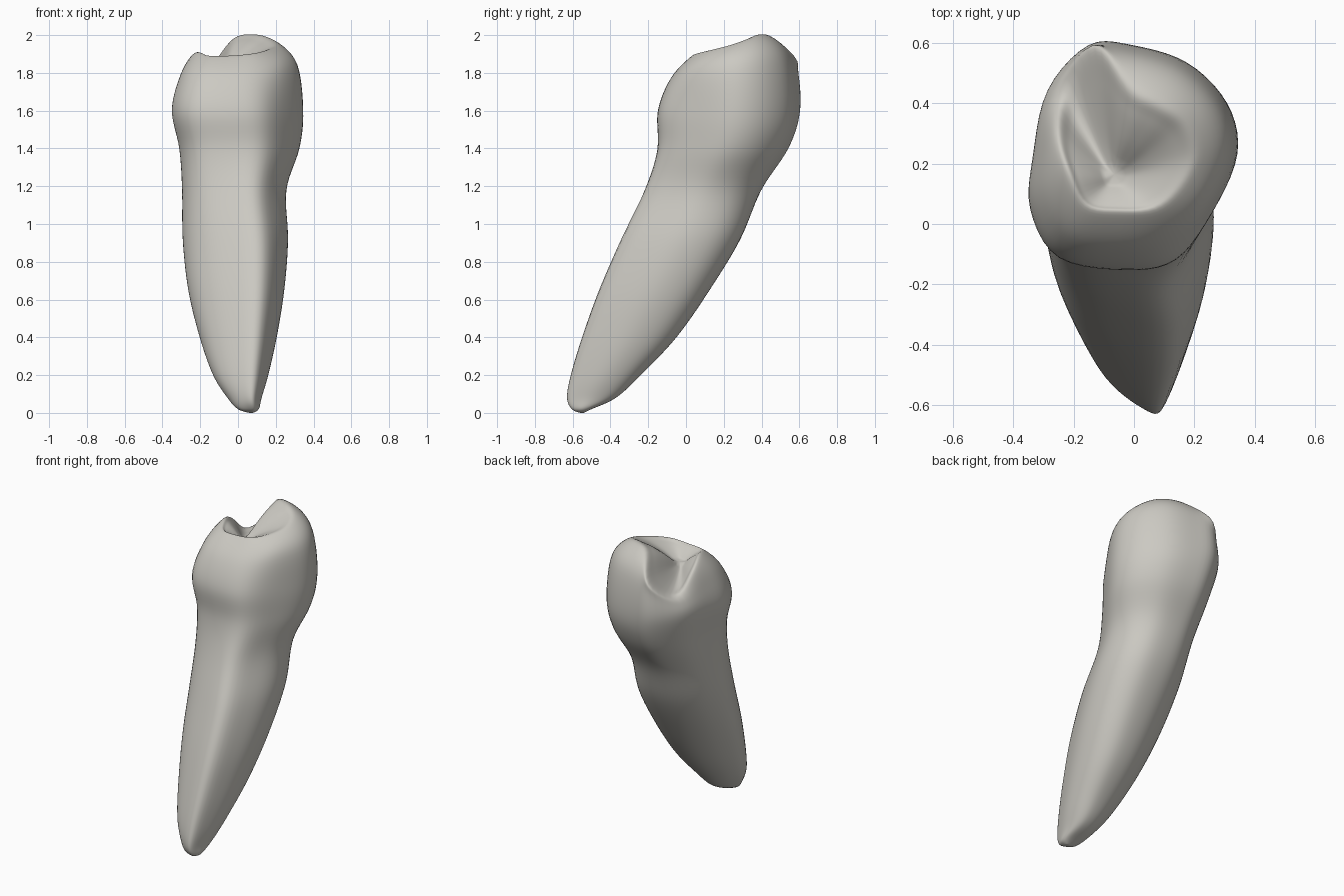
import bpy, bmesh
from mathutils import Vector

cube = bpy.data.objects.get("Cube")
if cube:
    bpy.data.objects.remove(cube, do_unlink=True)

COLUMN_STEPS = 5
ROW_STEPS = 7

# Unit cross-sections: blunt prism for the root, rounded block for the crown
ROOT = [(1, .05), (.92, .6), (.6, .93), (.1, 1), (-.35, .9), (-.75, .62),
        (-1, .2), (-.96, -.16), (-.68, -.53), (-.13, -.83), (.5, -1), (.84, -.5)]
CROWN = [(1, .03), (.9, .47), (.52, .83), (0, .98), (-.42, .98), (-.82, .58),
         (-.96, 0), (-.99, -.47), (-.72, -.9), (-.08, -1), (.4, -.91), (.76, -.48)]

# Height, left and right limits, front and back limits, share of crown shape
LEVELS = [(0, .06, .08, -.56, -.54, 0),
          (.02, 0, .11, -.605, -.5, 0),
          (.08, -.055, .125, -.63, -.37, 0),
          (.2, -.13, .16, -.61, -.24, 0),
          (.4, -.2, .205, -.55, -.05, 0),
          (.65, -.26, .245, -.46, .125, 0),
          (.92, -.29, .265, -.345, .29, .15),
          (1.18, -.295, .255, -.225, .4, .5),
          (1.4, -.31, .325, -.155, .54, .9),
          (1.6, -.35, .345, -.15, .6, 1)]

# Chewing edge with a broad back cusp and a small side cusp, and the pit inside
RIM = [(.22, .23, 1.94), (.19, .34, 1.975), (.1, .41, 2), (-.02, .47, 1.98),
       (-.13, .59, 1.85), (-.23, .44, 1.735), (-.26, .3, 1.85), (-.23, .17, 1.905),
       (-.17, .05, 1.885), (-.05, .03, 1.885), (.08, .04, 1.895), (.17, .12, 1.915)]
PIT = Vector((-.07, .15, 1.81))


def spline(a, b, c, d, t):
    """Smooth curve from b to c, guided by a and d."""
    return b + ((c - a) * t + (2 * a - 5 * b + 4 * c - d) * t ** 2
                + (3 * b - a - 3 * c + d) * t ** 3) / 2


def level_ring(z, left, right, front, back, crown):
    ring = []
    for r, c in zip(ROOT, CROWN):
        u, v = Vector(r).lerp(Vector(c), crown)
        ring.append(Vector(((left + right + u * (right - left)) / 2,
                            (front + back + v * (back - front)) / 2, z)))
    return ring


def slope(low, high, inward, upward):
    """Point between two others, with its own share of the height."""
    p = low.lerp(high, inward)
    p.z = low.z + (high.z - low.z) * upward
    return p


def smooth_ring(ring):
    n = len(ring)
    return [spline(ring[i - 1], ring[i], ring[(i + 1) % n], ring[(i + 2) % n], k / COLUMN_STEPS)
            for i in range(n) for k in range(COLUMN_STEPS)]


def smooth_rows(rings):
    rows = []
    last = len(rings) - 1
    for i in range(last):
        four = (rings[max(i - 1, 0)], rings[i], rings[i + 1], rings[min(i + 2, last)])
        for k in range(ROW_STEPS):
            rows.append([spline(*p, k / ROW_STEPS) for p in zip(*four)])
    return rows + [rings[last]]


# Root and crown wall, then shoulder (flatter at the front, fuller behind)
rings = [level_ring(*level) for level in LEVELS]
rim = [Vector(p) for p in RIM]
shoulder = []
for low, high in zip(rings[-1], rim):
    flat_side = low.y < .25 and low.x < .2
    shoulder.append(slope(low, high, *((.4, .62) if flat_side else (.24, .7))))
rings += [shoulder, rim]

# Basin sloping from the rim to the pit
for inward, downward in ((.25, .12), (.55, .45), (.82, .85)):
    rings.append([slope(p, PIT, inward, downward) for p in rim])
rows = smooth_rows([smooth_ring(r) for r in rings])

# Skin the rows and close both ends
bm = bmesh.new()
grid = [[bm.verts.new(p) for p in row] for row in rows]
n = len(grid[0])
for low, high in zip(grid, grid[1:]):
    for i in range(n):
        j = (i + 1) % n
        bm.faces.new((low[i], low[j], high[j], high[i]))
for row, point in ((grid[0], (.07, -.55, 0)), (grid[-1], PIT)):
    tip = bm.verts.new(point)
    for i in range(n):
        bm.faces.new((row[i], row[(i + 1) % n], tip))
bmesh.ops.recalc_face_normals(bm, faces=bm.faces)
for face in bm.faces:
    face.smooth = True
mesh = bpy.data.meshes.new("tooth")
bm.to_mesh(mesh)
bm.free()
tooth = bpy.data.objects.new("tooth", mesh)
bpy.context.collection.objects.link(tooth)

# Soften the folds a little
soften = tooth.modifiers.new("soften", 'SMOOTH')
soften.factor = .5
soften.iterations = 5

# Warm grey enamel
colour = (.6, .585, .54, 1)
enamel = bpy.data.materials.new("warm grey enamel")
enamel.use_nodes = True
enamel.diffuse_color = colour
enamel.node_tree.nodes["Principled BSDF"].inputs["Base Color"].default_value = colour
mesh.materials.append(enamel)
